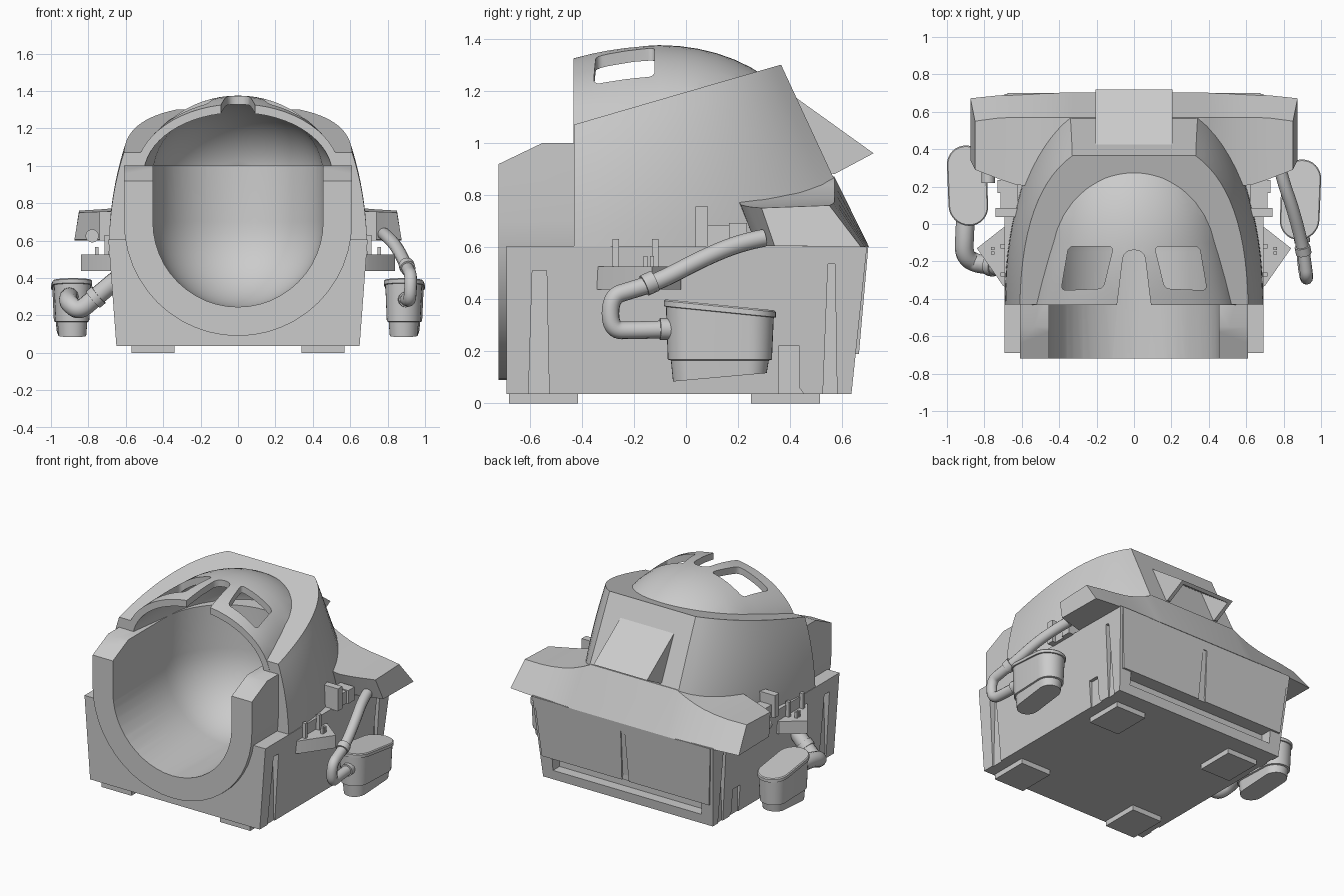
import bpy, bmesh
from math import sin, cos, pi, sqrt, radians

if "Cube" in bpy.data.objects:
    bpy.data.objects.remove(bpy.data.objects["Cube"])


def finish(name, bm, angle=32):
    bmesh.ops.recalc_face_normals(bm, faces=bm.faces)
    me = bpy.data.meshes.new(name)
    bm.to_mesh(me)
    bm.free()
    ob = bpy.data.objects.new(name, me)
    bpy.context.collection.objects.link(ob)
    smooth(ob, angle)
    return ob


def smooth(ob, angle=32):
    ob.data.shade_smooth()
    ob.data.set_sharp_from_angle(angle=radians(angle))


def loft(name, rings, s=1, r=0, angle=32):
    """Skin closed rings of points and cap both ends; s mirrors x, r rounds a prism."""
    bm = bmesh.new()
    vs = [[bm.verts.new((x * s, y, z)) for x, y, z in ring] for ring in rings]
    n = len(vs[0])
    for a, b in zip(vs, vs[1:]):
        for i in range(n):
            bm.faces.new((a[i], a[(i + 1) % n], b[(i + 1) % n], b[i]))
    bm.faces.new(vs[0])
    bm.faces.new(vs[-1])
    if r:
        edges = [e for e in bm.edges if any(set(e.verts) == {p, q} for p, q in zip(vs[0], vs[1]))]
        bmesh.ops.bevel(bm, geom=edges, offset=r, segments=4, profile=0.5, affect='EDGES')
    return finish(name, bm, angle)


def prism(name, pts, axis, a, b, s=1, r=0):
    put = {'x': lambda p, q, t: (t, p, q), 'y': lambda p, q, t: (p, t, q), 'z': lambda p, q, t: (p, q, t)}[axis]
    return loft(name, [[put(p, q, t) for p, q in pts] for t in (a, b)], s, r)


def box(name, x, y, z, s=1):
    return prism(name, [(x[0], y[0]), (x[1], y[0]), (x[1], y[1]), (x[0], y[1])], 'z', z[0], z[1], s)


def boolean(ob, other, op='DIFFERENCE', keep=False):
    m = ob.modifiers.new('cut', 'BOOLEAN')
    m.operation, m.object, m.solver = op, other, 'EXACT'
    bpy.context.view_layer.objects.active = ob
    bpy.ops.object.modifier_apply(modifier=m.name)
    if not keep:
        bpy.data.objects.remove(other)
    smooth(ob)


def tub_hull(name, r, top, y0, c=-0.15, z0=0.70):
    """U-shaped trough with a rounded back end."""
    bm = bmesh.new()
    for i in range(25):
        a = pi * i / 24
        for j in range(13):
            e = -pi / 2 * j / 12
            bm.verts.new((r * cos(e) * cos(a), c + r * cos(e) * sin(a), z0 + r * sin(e)))
        bm.verts.new((r * cos(a), c + r * sin(a), top))
        bm.verts.new((r * cos(a), y0, z0 - r * sin(a)))
    for x in (-r, r):
        bm.verts.new((x, y0, top))
    bmesh.ops.remove_doubles(bm, verts=bm.verts, dist=1e-4)
    bmesh.ops.convex_hull(bm, input=bm.verts)
    bmesh.ops.delete(bm, geom=[v for v in bm.verts if not v.link_faces], context='VERTS')
    return finish(name, bm)


def dome(name, front, inset):
    """Half-ellipse sections that swell from the front and close at the back."""
    L = 0.58 - inset
    rows = []
    for i in range(6):
        y = front + (-0.1 - front) * i / 5
        rows.append((y, 0.50 + 0.15 * (-0.1 - y), 0.425 - 0.41 * (y + 0.1) ** 2))
    for i in range(1, 13):
        u = radians(88) * i / 12
        rows.append((-0.1 + L * sin(u), 0.50 * cos(u), 0.425 * cos(u)))
    rings = []
    for y, w, h in rows:
        w, h = max(w - inset, 0.01), max(h - inset, 0.01)
        rings.append([(w * cos(pi * k / 32), y, 0.95 + h * sin(pi * k / 32)) for k in range(33)])
    return loft(name, rings)


def pipe(name, pts, r, s=1):
    cu = bpy.data.curves.new(name, 'CURVE')
    cu.dimensions, cu.bevel_depth, cu.bevel_resolution, cu.use_fill_caps = '3D', r, 4, True
    sp = cu.splines.new('NURBS')
    sp.points.add(len(pts) - 1)
    for p, (x, y, z) in zip(sp.points, pts):
        p.co = (x * s, y, z, 1)
    sp.order_u, sp.use_endpoint_u, sp.resolution_u = min(3, len(pts)), True, 8
    ob = bpy.data.objects.new(name, cu)
    bpy.context.collection.objects.link(ob)


# Base block with feet, side grooves and rear recess
base = loft('base_block', [[(-w, -.69, z), (w, -.69, z), (w, yb, z), (-w, yb, z)]
                           for w, yb, z in ((.65, .635, .035), (.693, .695, .605))])
boolean(base, tub_hull('cutter', .55, 1.2, -.9))
for s in (1, -1):
    for groove in ([(-.605, .02), (-.525, .02), (-.535, .51), (-.59, .51)],
                   [(.525, .02), (.58, .02), (.572, .535), (.545, .535)],
                   [(.355, .02), (.465, .02), (.435, .06), (.435, .22), (.355, .22)]):
        boolean(base, prism('cutter', groove, 'x', .642, .8, s))
    for y in (-.68, .25):
        box('foot_pad', (.34, .57), (y, y + .265), (0, .04), s)
boolean(base, box('cutter', (-.57, .57), (.57, .8), (.10, .19)))
panel = loft('rear_panel', [[(-w, y - .05, z), (w, y - .05, z), (w, y, z), (-w, y, z)]
                            for w, y, z in ((.64, .664, .19), (.675, .70, .603))])
boolean(panel, prism('cutter', [(-.03, .1), (.03, .1), (.015, .54), (-.015, .54)], 'y', .655, .8))

# Inner tub
tub = tub_hull('tub', .61, 1.0, -.72)
boolean(tub, tub_hull('cutter', .455, 1.2, -.9))
boolean(tub, prism('cutter', [(-.8, .88), (-.55, 1.0), (-.55, 1.1), (-.8, 1.1)], 'x', -1, 1))

# Hood shell: biquadratic patch mirrored into closed rings
G = [[(.69, -.43, .6), (.70, .20, .6), (.35, .69, .6)],
     [(.68, -.43, .86), (.71, .23, .92), (.335, .5275, .95)],
     [(.61, -.43, 1.07), (.60, .17, 1.245), (.33, .365, 1.30)]]


def bez(a, b, c, t):
    return tuple((1 - t) ** 2 * p + 2 * t * (1 - t) * q + t * t * r for p, q, r in zip(a, b, c))


rings = []
for k in range(11):
    row = [bez(G[0][j], G[1][j], G[2][j], k / 10) for j in range(3)]
    half = [bez(*row, i / 14) for i in range(15)]
    rings.append(half + [(-x, y, z) for x, y, z in reversed(half)])
hood = loft('hood', rings)
boolean(hood, dome('dome', -.432, 0), 'UNION')
boolean(hood, dome('cutter', -.6, .045))
boolean(hood, tub_hull('cutter', .55, .97, -.9))

# Visor windows and centre notch
for s in (1, -1):
    boolean(hood, prism('cutter', [(.11, -.12), (.35, -.12), (.39, -.355), (.165, -.345)],
                        'z', 1.12, 1.6, s, .025))
boolean(hood, prism('cutter', [(-.10, -.5), (.10, -.5), (.085, -.39), (.055, -.14), (-.055, -.14), (-.085, -.39)],
                    'z', 1.12, 1.6, 1, .045))

# Flared rear brim: sections along x (x top, x bottom, front y, front z, back y, back z, lower back y, lower front y)
S = [(.33, .33, .50, .87, .57, .87, .703, .50), (.39, .39, .30, .835, .57, .84, .702, .30),
     (.46, .46, .22, .805, .57, .812, .70, .27), (.54, .54, .20, .78, .57, .79, .697, .27),
     (.63, .63, .21, .762, .57, .776, .693, .27), (.72, .73, .24, .755, .567, .768, .687, .30),
     (.85, .875, .29, .75, .55, .76, .672, .34)]
half = [[(xt, fy, fz), (xt, by, bz), (xb, ly, .6), (xb, lf, .605)] for xt, xb, fy, fz, by, bz, ly, lf in S]
loft('rear_brim', [[(-x, y, z) for x, y, z in h] for h in reversed(half)] + half)

# Rear scoop, open underneath
scoop = prism('rear_scoop', [(.42, 1.175), (.72, .96), (.57, .88), (.5, .9)], 'x', -.205, .205)
boolean(scoop, prism('cutter', [(.40, 1.162), (.725, .928), (.78, .8), (.4, .8)], 'x', -.18, .18))


def canister(s, dy):
    rows = [(.074, .18, .10, -.09), (.08, .188, .165, 0), (.09, .20, .168, 0), (.098, .207, .35, .1),
            (.106, .215, .352, .1), (.106, .215, .372, .1), (.10, .209, .378, .1)]
    rings = []
    for w, l, z, k in rows:
        ring = []
        for i in range(34):
            a = pi * (i % 17) / 16 + (pi if i > 16 else 0)
            px, py = w * cos(a), w * sin(a) + (l - w) * (1 if i < 17 else -1)
            ring.append((.89 + px + .04 * py, .13 + dy + py, z - k * py))
        rings.append(ring)
    loft('canister', rings, s)


canister(1, 0)
canister(-1, .075)

# Hoses with collars
pipe('right_hose', [(.78, .30, .635), (.80, .22, .62), (.85, .08, .565), (.90, -.11, .465), (.915, -.21, .435),
                    (.925, -.29, .41), (.92, -.29, .28), (.905, -.20, .28), (.895, -.05, .285)], .034)
pipe('right_hose_collar', [(.90, -.12, .47), (.908, -.16, .452)], .042)
pipe('right_canister_collar', [(.90, -.10, .285), (.895, -.05, .285)], .042)
pipe('left_hose', [(.90, .05, .30), (.905, -.05, .30), (.91, -.17, .27), (.85, -.21, .22), (.77, -.22, .29),
                   (.65, -.24, .39)], .05, -1)
pipe('left_hose_collar', [(.775, -.22, .285), (.745, -.224, .31)], .058, -1)
pipe('brim_outlet', [(.78, .22, .625), (.78, .36, .625)], .036, -1)

# Side shelves, pegs and valve blocks
for s in (1, -1):
    prism('side_shelf', [(.66, -.355), (.70, -.33), (.84, -.13), (.70, -.02), (.66, -.02)], 'z', .437, .525, s)
    for y in (-.27, -.118):
        box('shelf_peg', (.69, .715), (y - .012, y + .012), (.5, .63), s)
    for y in (-.155, -.13):
        box('small_peg', (.745, .765), (y - .008, y + .008), (.5, .565), s)
    box('valve_post', (.62, .74), (.037, .085), (.6, .755), s)
    box('valve_block', (.62, .715), (.085, .165), (.6, .685), s)
    box('valve_end', (.62, .73), (.165, .235), (.6, .692), s)
